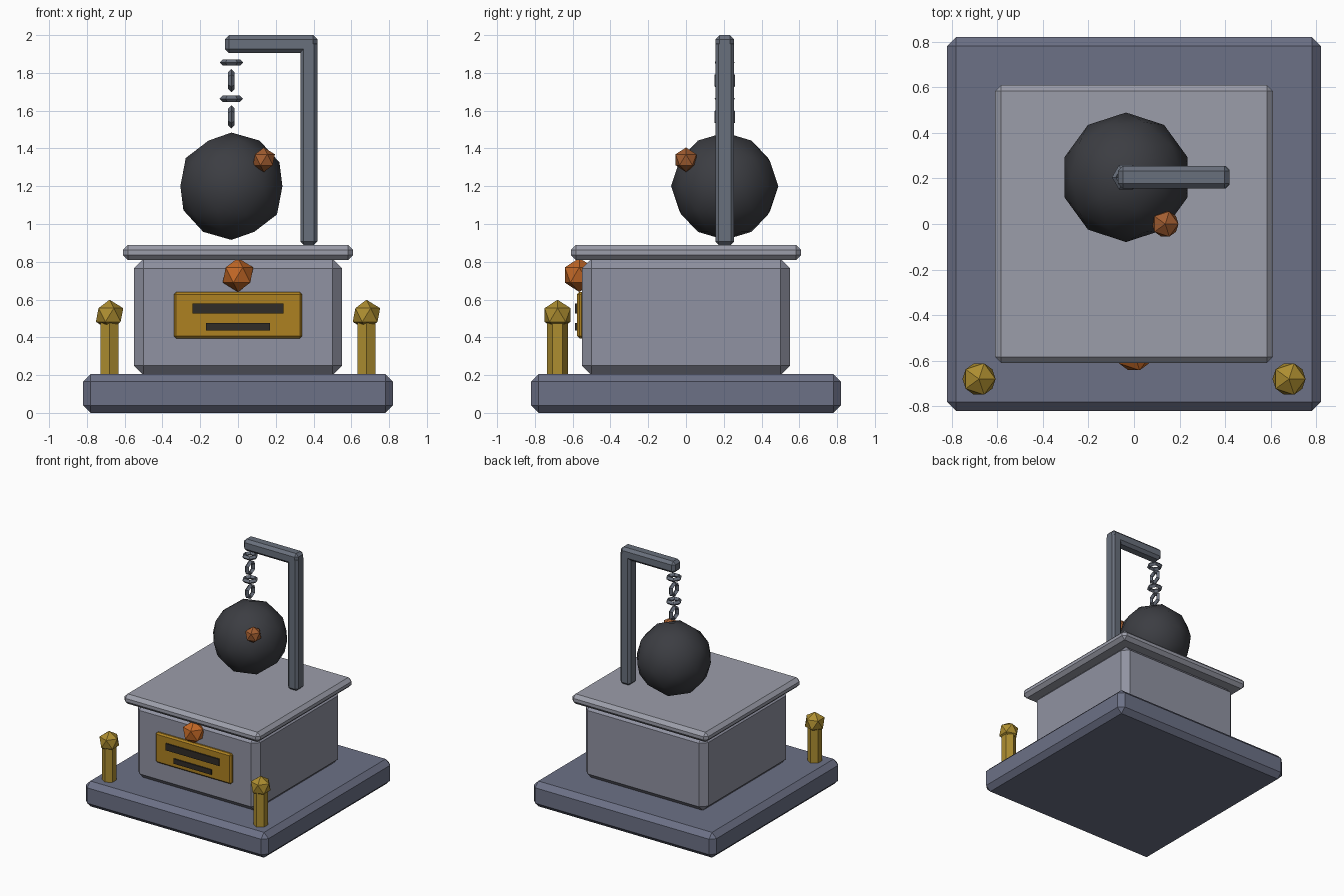
import bpy, bmesh, math
from mathutils import Matrix

if "Cube" in bpy.data.objects:
    bpy.data.objects.remove(bpy.data.objects["Cube"])


def material(name, rgb):
    m = bpy.data.materials.new(name)
    m.diffuse_color = (*rgb, 1)
    m.use_nodes = True
    m.node_tree.nodes["Principled BSDF"].inputs["Base Color"].default_value = m.diffuse_color
    return m


SLATE = material("slate", (0.15, 0.165, 0.24))
STONE = material("stone", (0.28, 0.29, 0.36))
PALE = material("pale_stone", (0.33, 0.34, 0.40))
STEEL = material("steel", (0.14, 0.16, 0.20))
IRON = material("iron", (0.045, 0.047, 0.055))
GOLD = material("gold", (0.42, 0.27, 0.03))
BRASS = material("brass", (0.42, 0.22, 0.015))
DARK = material("dark", (0.03, 0.025, 0.02))
ORANGE = material("orange", (0.55, 0.14, 0.02))
RUST = material("rust", (0.36, 0.11, 0.03))


def finish(name, mat):
    ob = bpy.context.object
    ob.name = ob.data.name = name
    ob.data.materials.append(mat)
    return ob


def box(name, x, y, z, mat, bevel=0):
    """Chamfered block given by (min, max) on each axis."""
    bm = bmesh.new()
    size = [b - a for a, b in (x, y, z)]
    mid = [(a + b) / 2 for a, b in (x, y, z)]
    bmesh.ops.create_cube(bm, size=1, matrix=Matrix.Diagonal((*size, 1)))
    me = bpy.data.meshes.new(name)
    bm.to_mesh(me)
    bm.free()
    ob = bpy.data.objects.new(name, me)
    ob.location = mid
    me.materials.append(mat)
    bpy.context.collection.objects.link(ob)
    if bevel:
        mod = ob.modifiers.new("chamfer", 'BEVEL')
        mod.width, mod.segments = bevel, 1
    return ob


def ico(name, loc, r, mat, sub=1):
    bpy.ops.mesh.primitive_ico_sphere_add(subdivisions=sub, radius=r, location=loc)
    return finish(name, mat)


# Stepped pedestal
box("base_slab", (-0.82, 0.82), (-0.82, 0.82), (0, 0.205), SLATE, 0.04)
box("pedestal_body", (-0.55, 0.55), (-0.55, 0.55), (0.2, 0.815), STONE, 0.05)
box("pedestal_cap", (-0.61, 0.61), (-0.61, 0.61), (0.81, 0.89), PALE, 0.027)

# Front plaque with two dark bars and a gem above
box("plaque", (-0.34, 0.34), (-0.577, -0.54), (0.395, 0.64), BRASS, 0.012)
box("plaque_bar_upper", (-0.24, 0.24), (-0.587, -0.57), (0.525, 0.58), DARK)
box("plaque_bar_lower", (-0.17, 0.17), (-0.587, -0.57), (0.435, 0.475), DARK)
ico("plaque_gem", (0, -0.565, 0.73), 0.09, ORANGE)

# Front corner posts with faceted finials
for side, x in (("left", -0.68), ("right", 0.68)):
    bpy.ops.mesh.primitive_cylinder_add(vertices=6, radius=0.055, depth=0.3,
                                        location=(x, -0.68, 0.35))
    finish(f"post_{side}", GOLD)
    ico(f"finial_{side}", (x, -0.68, 0.518), 0.081, GOLD)

# Hanging frame
box("frame_upright", (0.33, 0.42), (0.155, 0.255), (0.89, 1.97), STEEL, 0.018)
box("frame_arm", (-0.07, 0.42), (0.155, 0.255), (1.905, 2.0), STEEL, 0.022)

# Chain of alternating links
for i in range(4):
    bpy.ops.mesh.primitive_torus_add(
        major_segments=6, minor_segments=4, major_radius=0.045, minor_radius=0.017,
        location=(-0.035, 0.205, 1.855 - 0.096 * i),
        rotation=(0, math.pi / 2 * (i % 2), 0))
    finish(f"chain_link_{i + 1}", STEEL)

# Hanging ball with a stud
ico("ball", (-0.035, 0.205, 1.2), 0.284, IRON, 2)
bpy.ops.object.shade_smooth_by_angle(angle=math.radians(30))
ico("ball_stud", (0.137, 0.0, 1.34), 0.065, RUST)
